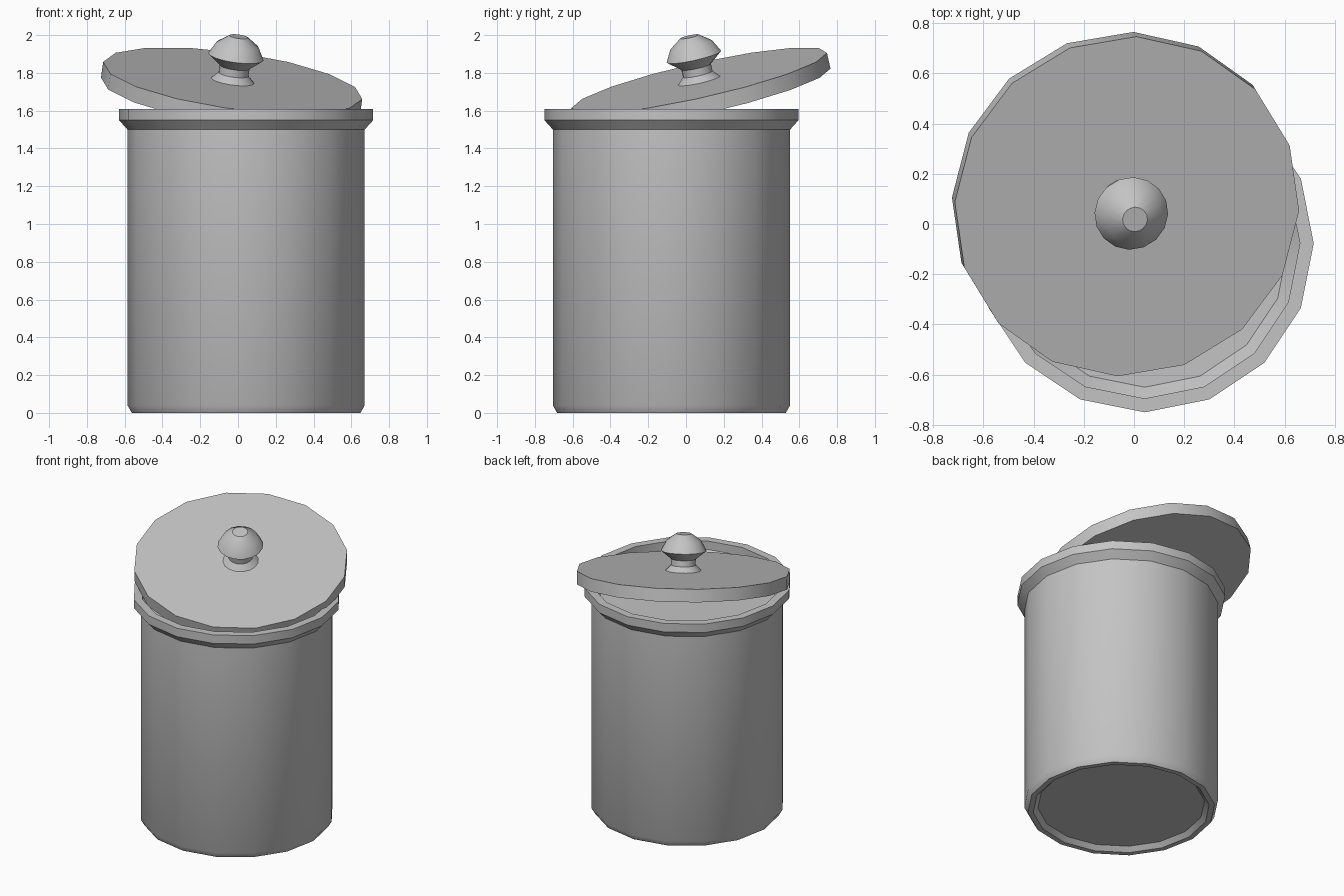
import bpy, math
from mathutils import Matrix, Vector

cube = bpy.data.objects.get("Cube")
if cube:
    bpy.data.objects.remove(cube, do_unlink=True)

SIDES = 16

grey = bpy.data.materials.new("plain grey")
grey.use_nodes = True
colour = (0.55, 0.55, 0.55, 1)
grey.diffuse_color = colour
grey.node_tree.nodes["Principled BSDF"].inputs["Base Color"].default_value = colour


def lathe(name, profile, matrix):
    """Turn a (radius, height) profile around z; radius 0 makes no ring, the ends are capped."""
    verts, faces = [], []
    for r, h in profile:
        for i in range(SIDES):
            a = math.tau * i / SIDES
            verts.append((r * math.cos(a), r * math.sin(a), h))
    for k in range(len(profile) - 1):
        for i in range(SIDES):
            j = (i + 1) % SIDES
            a, b = k * SIDES, (k + 1) * SIDES
            faces.append((a + i, a + j, b + j, b + i))
    last = (len(profile) - 1) * SIDES
    faces.append(tuple(reversed(range(SIDES))))
    faces.append(tuple(range(last, last + SIDES)))
    mesh = bpy.data.meshes.new(name)
    mesh.from_pydata(verts, [], faces)
    mesh.materials.append(grey)
    obj = bpy.data.objects.new(name, mesh)
    bpy.context.collection.objects.link(obj)
    obj.matrix_world = matrix
    bpy.ops.object.select_all(action="DESELECT")
    obj.select_set(True)
    bpy.context.view_layer.objects.active = obj
    bpy.ops.object.shade_smooth_by_angle(angle=math.radians(30))
    return obj


# Jar: recessed foot, straight wall, flared rim and sunken inner surface
lathe("jar_body", [
    (0.54, 0.03), (0.57, 0), (0.605, 0), (0.628, 0.04), (0.628, 1.5),
    (0.673, 1.55), (0.673, 1.61), (0.618, 1.61), (0.618, 1.55), (0.573, 1.5),
], Matrix.Translation((0.043, -0.077, 0)))

# Tilted frame shared by the lid and its knob
normal = Vector((0.138, -0.223, 1))
tilt = Vector((0, 0, 1)).rotation_difference(normal).to_matrix().to_4x4()
turn = Matrix.Rotation(math.radians(-2.3), 4, "Z")
frame = Matrix.Translation((-0.028, 0.07, 1.76)) @ tilt @ turn

# Lid disc
lathe("lid", [(0.693, -0.086), (0.693, 0)], frame)

# Knob: flared foot, narrow neck, faceted cap
lathe("lid_knob", [
    (0.115, 0), (0.08, 0.035), (0.08, 0.075), (0.148, 0.13), (0.113, 0.195), (0.05, 0.24),
], frame)
